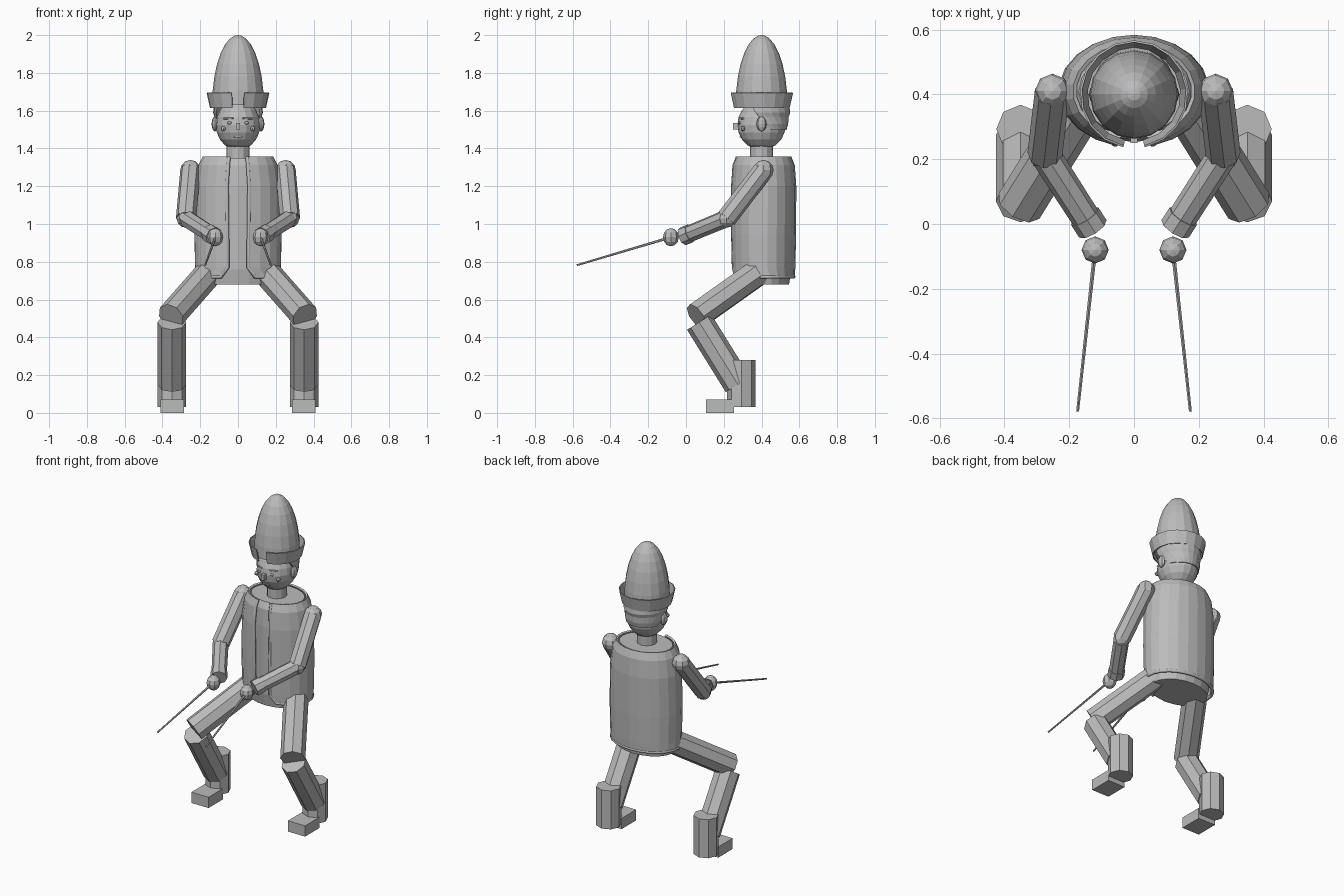
import bpy, bmesh, math
from mathutils import Vector

cube = bpy.data.objects.get("Cube")
if cube:
    bpy.data.objects.remove(cube, do_unlink=True)

grey = bpy.data.materials.new("plain_grey")
grey.use_nodes = True
grey.diffuse_color = (0.5, 0.5, 0.5, 1)
grey.node_tree.nodes["Principled BSDF"].inputs["Base Color"].default_value = (0.5, 0.5, 0.5, 1)

CY = 0.41  # depth of the torso and head axis


def finish(name, bm):
    bmesh.ops.recalc_face_normals(bm, faces=bm.faces)
    mesh = bpy.data.meshes.new(name)
    bm.to_mesh(mesh)
    bm.free()
    mesh.materials.append(grey)
    obj = bpy.data.objects.new(name, mesh)
    bpy.context.collection.objects.link(obj)
    return obj


def rod(name, a, b, r1, r2=None, sides=8):
    """Straight prism from point a to point b."""
    a, b = Vector(a), Vector(b)
    bm = bmesh.new()
    bmesh.ops.create_cone(bm, cap_ends=True, segments=sides, radius1=r1,
                          radius2=r1 if r2 is None else r2, depth=(b - a).length)
    obj = finish(name, bm)
    obj.rotation_euler = (b - a).to_track_quat("Z", "Y").to_euler()
    obj.location = (a + b) / 2
    return obj


def ball(name, centre, size, u=8, v=6):
    bm = bmesh.new()
    bmesh.ops.create_uvsphere(bm, u_segments=u, v_segments=v, radius=1)
    bmesh.ops.scale(bm, vec=size, verts=bm.verts)
    obj = finish(name, bm)
    obj.location = centre
    return obj


def box(name, lo, hi):
    bm = bmesh.new()
    bmesh.ops.create_cube(bm, size=1)
    lo, hi = Vector(lo), Vector(hi)
    bmesh.ops.scale(bm, vec=hi - lo, verts=bm.verts)
    bmesh.ops.translate(bm, vec=(lo + hi) / 2, verts=bm.verts)
    return finish(name, bm)


def oval(z, rx, ry, gap, t, cy=CY):
    """Point on an oval; t runs 0..1 round the back, gap is the front half opening."""
    ang = gap + t * (2 * math.pi - 2 * gap)
    return Vector((rx * math.sin(ang), cy - ry * math.cos(ang), z))


def loft(name, rings, steps, closed=True, thick=0, cy=CY):
    """Skin oval rings (z, rx, ry, gap)."""
    bm = bmesh.new()
    count = steps if closed else steps + 1
    rows = [[bm.verts.new(oval(*ring, i / steps, cy)) for i in range(count)] for ring in rings]
    for low, high in zip(rows, rows[1:]):
        for i in range(steps):
            j = (i + 1) % count
            bm.faces.new((low[i], low[j], high[j], high[i]))
    if closed:
        bm.faces.new(rows[0])
        bm.faces.new(rows[-1])
    obj = finish(name, bm)
    if thick:
        mod = obj.modifiers.new("thickness", "SOLIDIFY")
        mod.thickness = thick
        mod.offset = 0
    return obj


def piping(name, points, radius):
    curve = bpy.data.curves.new(name, "CURVE")
    curve.dimensions = "3D"
    curve.bevel_depth = radius
    curve.bevel_resolution = 1
    curve.use_fill_caps = True
    line = curve.splines.new("POLY")
    line.points.add(len(points) - 1)
    for p, co in zip(line.points, points):
        p.co = (*co, 1)
    curve.materials.append(grey)
    bpy.context.collection.objects.link(bpy.data.objects.new(name, curve))


# Torso, pelvis and neck
loft("body", [(0.68, 0.19, 0.135, 0), (0.76, 0.205, 0.15, 0), (1.2, 0.205, 0.157, 0),
              (1.31, 0.195, 0.15, 0), (1.35, 0.17, 0.13, 0)], 20)
rod("neck", (0, 0.4, 1.33), (0, 0.4, 1.43), 0.06, sides=12)

# Open jacket with piped front edges and hem
coat = [(0.72, 0.223, 0.16, 0.42), (0.77, 0.223, 0.163, 0.25), (0.95, 0.227, 0.167, 0.25),
        (1.2, 0.222, 0.168, 0.27), (1.31, 0.205, 0.16, 0.26), (1.355, 0.183, 0.142, 0.27)]
loft("jacket", coat, 20, closed=False, thick=0.012)
edge = [oval(*ring, 0) for ring in reversed(coat)]
hem = [oval(*coat[0], i / 20) for i in range(1, 20)]
other = [oval(*ring, 1) for ring in coat]
piping("jacket_piping", edge + hem + other, 0.01)

# Head, hair and face
ball("head", (0, 0.4, 1.525), (0.118, 0.128, 0.133), 16, 10)
loft("hair_upper", [(1.565, 0.118, 0.135, 1.5), (1.59, 0.125, 0.145, 1.35),
                    (1.625, 0.122, 0.14, 1.2)], 12, closed=False, thick=0.014, cy=0.4)
loft("hair_lower", [(1.5, 0.115, 0.127, 2.0), (1.53, 0.12, 0.136, 1.75),
                    (1.57, 0.122, 0.138, 1.5)], 12, closed=False, thick=0.01, cy=0.4)
box("nose", (-0.011, 0.25, 1.5), (0.011, 0.285, 1.535))
box("mouth", (-0.025, 0.283, 1.457), (0.025, 0.3, 1.463))

# Tall egg-shaped hat with a flared, notched cuff
crown = [(1.63 + 0.37 * math.sin(a), 0.137 * math.cos(a), 0.137 * math.cos(a), 0)
         for a in [math.radians(d) for d in (0, 12, 24, 36, 48, 60, 72, 82, 89)]]
loft("hat_crown", crown, 16, cy=0.4)
loft("hat_cuff", [(1.615, 0.146, 0.146, 0.2), (1.695, 0.164, 0.164, 0.2)], 16,
     closed=False, thick=0.006, cy=0.4)

for side, s in (("left", 1), ("right", -1)):
    # Face details on each side
    ball(side + "_ear", (s * 0.122, 0.4, 1.53), (0.018, 0.027, 0.04))
    ball(side + "_cheek", (s * 0.078, 0.302, 1.505), (0.013, 0.012, 0.013))
    ball(side + "_eye", (s * 0.045, 0.283, 1.535), (0.013, 0.008, 0.008))
    rod(side + "_brow", (s * 0.025, 0.282, 1.56), (s * 0.075, 0.303, 1.558), 0.005, sides=6)

    # Arm, hand and stick
    shoulder, elbow = (s * 0.252, 0.41, 1.285), (s * 0.275, 0.215, 1.03)
    wrist, hand = (s * 0.127, -0.015, 0.935), (s * 0.12, -0.08, 0.93)
    ball(side + "_shoulder", shoulder, (0.054, 0.054, 0.054))
    rod(side + "_upper_arm", shoulder, elbow, 0.054)
    ball(side + "_elbow", elbow, (0.05, 0.05, 0.05))
    rod(side + "_forearm", elbow, wrist, 0.047, 0.045)
    cuff = Vector(wrist).lerp(Vector(elbow), 0.17)
    rod(side + "_sleeve_cuff", cuff, wrist, 0.05)
    ball(side + "_hand", hand, (0.042, 0.042, 0.048))
    rod(side + "_stick", hand, (s * 0.174, -0.578, 0.782), 0.007, 0.005, sides=6)

    # Bent leg, boot and foot
    rod(side + "_thigh", (s * 0.115, 0.44, 0.785), (s * 0.355, 0.055, 0.512), 0.074)
    rod(side + "_shin", (s * 0.35, 0.07, 0.48), (s * 0.35, 0.275, 0.15), 0.076)
    rod(side + "_boot", (s * 0.35, 0.293, 0.03), (s * 0.35, 0.293, 0.28), 0.075)
    box(side + "_foot", (s * 0.347 - 0.062, 0.105, 0), (s * 0.347 + 0.062, 0.253, 0.07))
